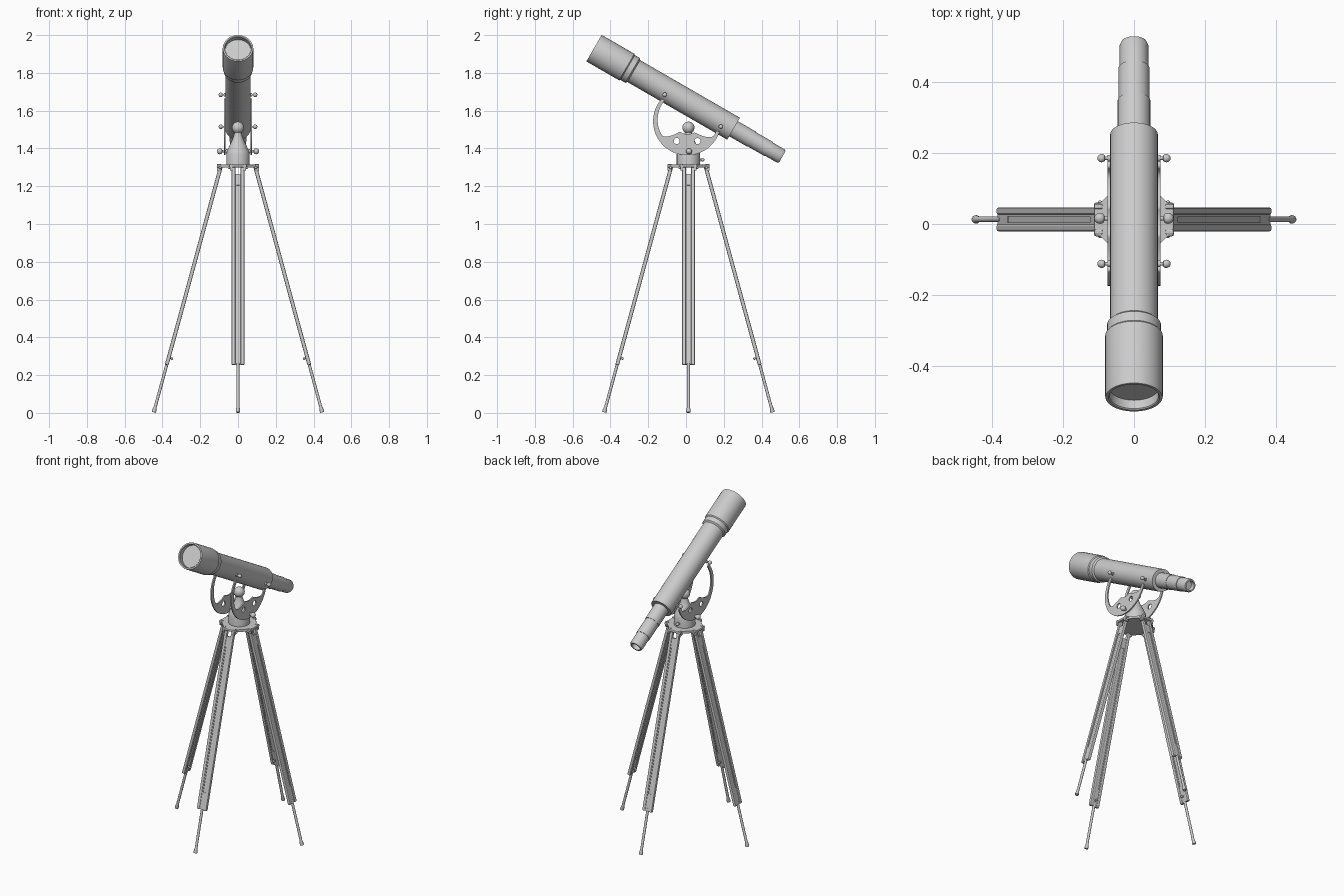
import bpy, bmesh
from math import sin, cos, pi, radians, atan
from mathutils import Matrix, Vector

if "Cube" in bpy.data.objects:
    bpy.data.objects.remove(bpy.data.objects["Cube"])

CY = 0.013  # tripod centre in y
T, R = Matrix.Translation, Matrix.Rotation


def finish(name, bm, mat=Matrix(), smooth=True, bevel=0):
    bmesh.ops.recalc_face_normals(bm, faces=bm.faces)
    me = bpy.data.meshes.new(name)
    bm.to_mesh(me)
    bm.free()
    ob = bpy.data.objects.new(name, me)
    bpy.context.collection.objects.link(ob)
    ob.matrix_world = mat
    bpy.ops.object.select_all(action='DESELECT')
    ob.select_set(True)
    bpy.context.view_layer.objects.active = ob
    if smooth:
        bpy.ops.object.shade_smooth_by_angle(angle=radians(35))
    if bevel:
        m = ob.modifiers.new("bevel", 'BEVEL')
        m.width, m.segments = bevel, 2
    return ob


def lathe(name, prof, mat=Matrix(), n=28):
    bm = bmesh.new()
    vs = [bm.verts.new((r, 0, z)) for r, z in prof]
    es = [bm.edges.new(p) for p in zip(vs, vs[1:])]
    bmesh.ops.spin(bm, geom=vs + es, cent=(0, 0, 0), axis=(0, 0, 1), angle=2 * pi, steps=n)
    bmesh.ops.remove_doubles(bm, verts=bm.verts, dist=1e-5)
    return finish(name, bm, mat)


def box(name, size, loc, mat=Matrix(), bevel=0):
    bm = bmesh.new()
    bmesh.ops.create_cube(bm, size=1, matrix=T(loc) @ Matrix.Diagonal((*size, 1)))
    return finish(name, bm, mat, False, bevel)


def knob(name, mat, stem, ball, r=0.005):
    """Screw with a round head, pointing along local z."""
    arc = [(ball * sin(a), stem - ball * cos(a)) for a in [pi * k / 8 for k in range(2, 9)]]
    arc[-1] = (0, stem + ball)
    lathe(name, [(0, 0), (r * 1.8, 0), (r * 1.8, 0.008), (r, 0.008), (r, stem - ball * .8)] + arc, mat, 14)


# telescope tube, from open dew shield down to the eyepiece
lathe("telescope_tube", [
    (0, .03), (.069, .03), (.069, .003), (.072, 0), (.08, 0), (.081, .004), (.081, .2), (.076, .206),
    (.076, .235), (.067, .243), (.067, .853), (.046, .853), (.046, .963), (.0435, .963),
    (.0435, 1.068), (.0405, 1.068), (.0405, 1.14), (.036, 1.151), (.028, 1.151), (.028, 1.12), (0, 1.12)],
    T((0, -.487, 1.931)) @ R(radians(-120), 4, 'X'), 32)

# crescent side brackets: outer arc, thin arms, hub with holes in the middle
CENTRE = Vector((0.006, 1.544))
AXIS = radians(240)  # direction from the tube towards the base (mirrored below)


def bracket_outline():
    outer, inner = [], []
    for k in range(61):
        phi = radians(-102 + 204 * k / 60)
        a = phi + radians(300) - pi / 3
        outer.append((.18 * cos(a), .18 * sin(a)))
        d = abs(((a - radians(270)) + pi) % (2 * pi) - pi)   # angle away from straight down
        hub = max(0, min(1, (radians(62) - d) / radians(30)))
        hub = hub * hub * (3 - 2 * hub)
        arm = .16 - .008 * cos(phi)
        inner.append(((arm - hub * .085) * cos(a), (arm - hub * .085) * sin(a)))
    return outer + inner[::-1]


def ring(cx, cy, r, n=20):
    return [(cx + r * cos(2 * pi * k / n), cy + r * sin(2 * pi * k / n)) for k in range(n)]


for s, side in ((-1, "left"), (1, "right")):
    cu = bpy.data.curves.new(side + "_bracket", 'CURVE')
    cu.dimensions, cu.fill_mode, cu.extrude = '2D', 'BOTH', .004
    for pts in (bracket_outline(), ring(-.055, -.105, .016), ring(.055, -.105, .016)):
        sp = cu.splines.new('POLY')
        sp.points.add(len(pts) - 1)
        for p, (u, v) in zip(sp.points, pts):
            p.co = (u, v, 0, 1)
        sp.use_cyclic_u = True
    ob = bpy.data.objects.new(side + "_bracket", cu)
    bpy.context.collection.objects.link(ob)
    # local x -> world y, local y -> world z, local z -> world x
    ob.matrix_world = T((s * .071, CENTRE.x, CENTRE.y)) @ Matrix(
        ((0, 0, 1, 0), (1, 0, 0, 0), (0, 1, 0, 0), (0, 0, 0, 1)))
    bpy.ops.object.select_all(action='DESELECT')
    ob.select_set(True)
    bpy.context.view_layer.objects.active = ob
    bpy.ops.object.convert(target='MESH')
    # clamp screws at the arm tips and the pivot screw below
    out = R(s * pi / 2, 4, 'Y')
    knob(side + "_front_screw", T((s * .066, -.112, 1.684)) @ out, .025, .012)
    knob(side + "_rear_screw", T((s * .066, .185, 1.515)) @ out, .025, .012)
    knob(side + "_pivot_screw", T((s * .055, .016, 1.385)) @ out, .041, .016, .007)

# mount base with flared neck and ball
ball = [(.032 * sin(a), 1.51 - .032 * cos(a)) for a in [pi * k / 10 for k in range(2, 10)]]
lathe("mount_base", [(0, 1.305), (.062, 1.305), (.062, 1.37), (.058, 1.385), (.045, 1.415),
                     (.03, 1.445), (.02, 1.475)] + ball + [(0, 1.542)], T((0, CY, 0)))
knob("base_lock_screw", T((0, CY + .055, 1.34)) @ R(-pi / 2, 4, 'X'), .02, .01)

# tripod head plate
bm = bmesh.new()
bmesh.ops.create_cone(bm, cap_ends=True, segments=8, radius1=.108, radius2=.108, depth=.015,
                      matrix=T((0, CY, 1.3065)) @ R(pi / 8, 4, 'Z'))
finish("head_plate", bm, smooth=False)

# four legs
for k, pos in enumerate(("right", "rear", "left", "front")):
    turn = T((0, CY, 0)) @ R(k * pi / 2, 4, 'Z')
    m = turn @ T((.446, 0, .003)) @ R(-atan(.273), 4, 'Y')
    for s in (-1, 1):
        box(pos + "_leg_rail", (.02, .02, 1.09), (0, s * .0235, .805), m, .005)
        box(pos + "_leg_strip", (.013, .006, 1.04), (0, s * .0115, .782), m)
        box(pos + "_hinge_tab", (.024, .014, .035), (.1, s * .036, 1.3), turn, .004)
        knob(pos + "_hinge_screw", turn @ T((.095, s * .03, 1.298)) @ R(-s * pi / 2, 4, 'X'), .016, .007, .004)
    box(pos + "_leg_slot_panel", (.007, .02, .9), (0, 0, .81), m)
    box(pos + "_leg_top_block", (.013, .028, .06), (0, 0, 1.275), m)
    box(pos + "_leg_bottom_block", (.013, .028, .1), (0, 0, .315), m)
    lathe(pos + "_leg_foot", [(0, 0), (.011, 0), (.012, .008), (.008, .03), (.008, .28), (0, .28)], m, 16)
    knob(pos + "_leg_lock_screw", m @ T((-.004, 0, .3)) @ R(-pi / 2, 4, 'Y'), .014, .007, .004)
    # small plate wings where the leg hangs
    box(pos + "_head_wing", (.03, .095, .015), (.097, 0, 1.3065), turn, .005)
